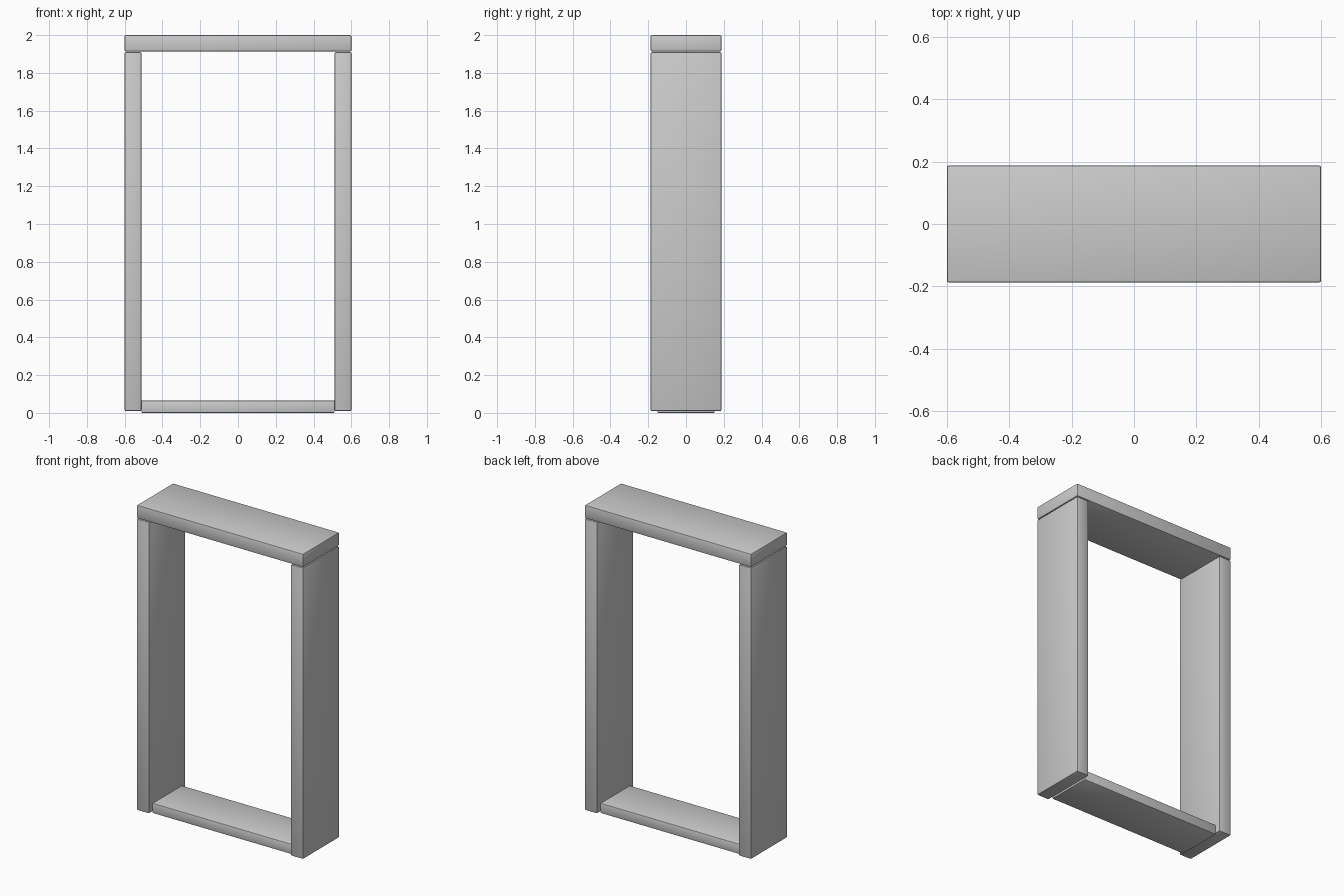
import bpy
from mathutils import Vector

cube = bpy.data.objects.get("Cube")
if cube:
    bpy.data.objects.remove(cube, do_unlink=True)

grey = bpy.data.materials.new("plain_grey")
grey.use_nodes = True
colour = (0.6, 0.6, 0.6, 1)
grey.diffuse_color = colour
grey.node_tree.nodes["Principled BSDF"].inputs["Base Color"].default_value = colour


def block(name, low, high, bevel=0.006):
    """Box between two corners with softly rounded edges."""
    low, high = Vector(low), Vector(high)
    bpy.ops.mesh.primitive_cube_add(size=1, location=(low + high) / 2)
    ob = bpy.context.object
    ob.name = name
    ob.scale = high - low
    bpy.ops.object.transform_apply(location=False, rotation=False, scale=True)
    ob.data.materials.append(grey)
    mod = ob.modifiers.new("rounded_edges", "BEVEL")
    mod.width = bevel
    mod.segments = 2
    bpy.ops.object.modifier_apply(modifier=mod.name)
    bpy.ops.object.shade_smooth_by_angle()
    return ob


half_width, half_depth, inner = 0.6, 0.187, 0.512

# Upright side boards
block("left_jamb", (inner, -half_depth, 0.01), (half_width, half_depth, 1.91))
block("right_jamb", (-half_width, -half_depth, 0.01), (-inner, half_depth, 1.91))

# Top board resting across the uprights
block("lintel", (-half_width, -half_depth, 1.914), (half_width, half_depth, 2.0))

# Narrower bottom board between the uprights
block("sill", (-inner, -0.152, 0.0), (inner, 0.152, 0.066))
